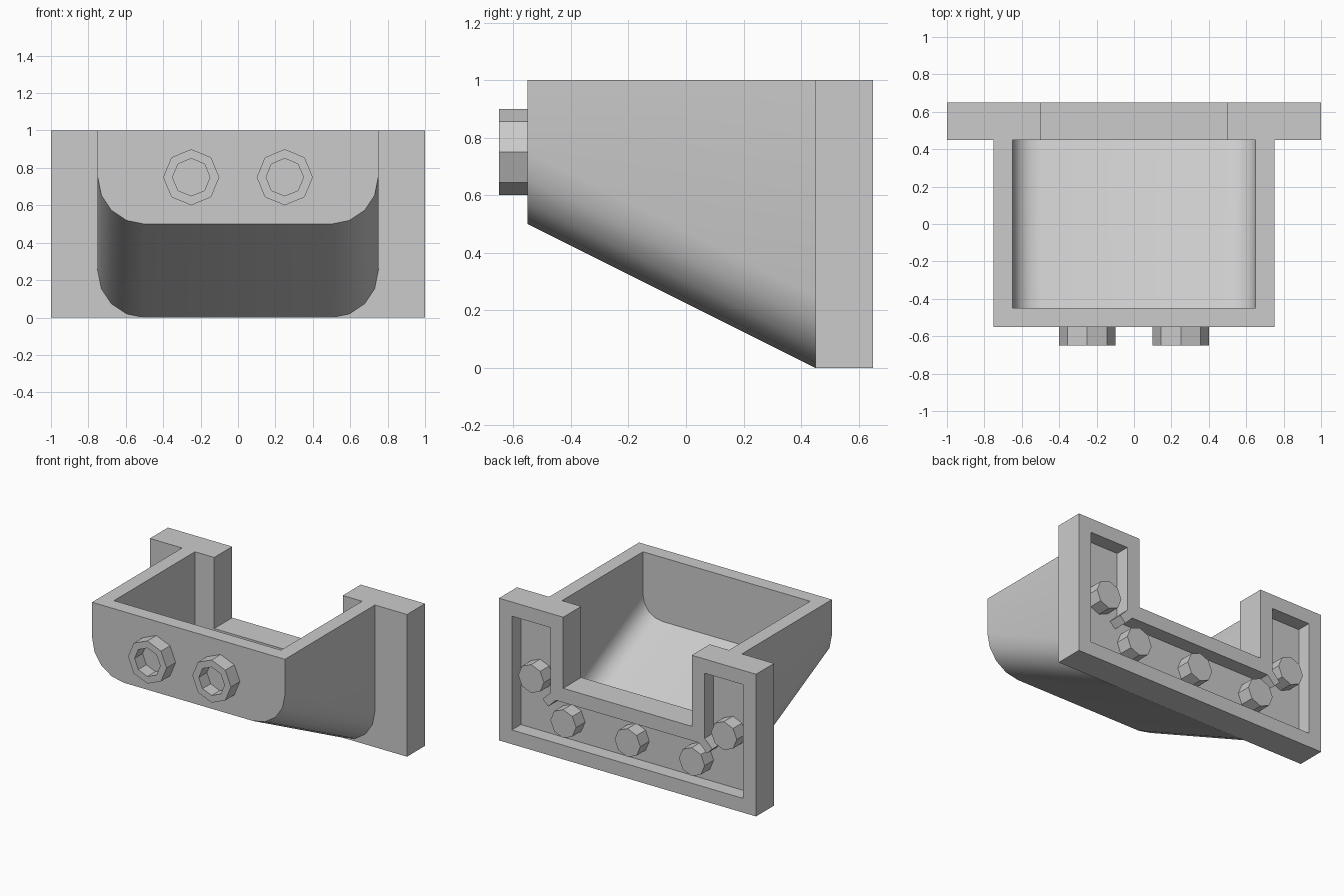
import bpy, bmesh
from math import sin, cos, pi

cube = bpy.data.objects.get("Cube")
if cube:
    bpy.data.objects.remove(cube, do_unlink=True)

grey = bpy.data.materials.new("matte_grey")
grey.use_nodes = True
colour = (0.6, 0.6, 0.6, 1)
grey.diffuse_color = colour
grey.node_tree.nodes["Principled BSDF"].inputs["Base Color"].default_value = colour


def finish(name, bm):
    """Weld, orient and link a mesh."""
    bmesh.ops.remove_doubles(bm, verts=bm.verts, dist=0.0001)
    bmesh.ops.recalc_face_normals(bm, faces=bm.faces)
    mesh = bpy.data.meshes.new(name)
    bm.to_mesh(mesh)
    bm.free()
    mesh.materials.append(grey)
    obj = bpy.data.objects.new(name, mesh)
    bpy.context.collection.objects.link(obj)
    return obj


def add_loop(bm, points, y):
    return [bm.verts.new((x, y, z)) for x, z in points]


def bridge(bm, a, b, closed=True):
    n = len(a)
    for i in range(n if closed else n - 1):
        j = (i + 1) % n
        bm.faces.new((a[i], a[j], b[j], b[i]))


def loft(name, sections):
    """Solid through successive (outline, y) sections, capped at both ends."""
    bm = bmesh.new()
    loops = [add_loop(bm, pts, y) for pts, y in sections]
    for a, b in zip(loops, loops[1:]):
        bridge(bm, a, b)
    bm.faces.new(loops[0])
    bm.faces.new(loops[-1])
    return finish(name, bm)


def u_outline(half, notch, bottom, top, notch_z):
    right = [(half, bottom), (half, top), (notch, top), (notch, notch_z)]
    return right + [(-x, z) for x, z in reversed(right)]


def octagon(cx, cz, r):
    return [(cx + r * cos(i * pi / 4), cz + r * sin(i * pi / 4)) for i in range(8)]


def trough(radius, floor):
    """Open profile with straight sides and rounded lower corners."""
    arc = [(0.5 + radius * cos(i * pi / 8), floor + radius - radius * sin(i * pi / 8))
           for i in range(5)]
    right = [(0.5 + radius, 1)] + arc
    return right + [(-x, z) for x, z in reversed(right)]


# Mounting plate: notched slab with a recessed back
outer = u_outline(1, 0.5, 0, 1, 0.5)
inset = u_outline(0.9, 0.6, 0.1, 0.9, 0.4)
loft("mounting_plate", [(outer, 0.45), (outer, 0.65), (inset, 0.65), (inset, 0.55)])

# Bin: sloping trough with a rounded underside
bm = bmesh.new()
outer_back = add_loop(bm, trough(0.25, 0), 0.45)
outer_front = add_loop(bm, trough(0.25, 0.5), -0.55)
inner_back = add_loop(bm, trough(0.15, 0.1), 0.45)
inner_front = add_loop(bm, trough(0.15, 0.55), -0.45)
for a, b in ((inner_back, outer_back), (outer_back, outer_front), (inner_front, inner_back)):
    bridge(bm, a, b, closed=False)
bm.faces.new(outer_front)
bm.faces.new(inner_front)
bmesh.ops.holes_fill(bm, edges=[e for e in bm.edges if e.is_boundary], sides=0)
bin_body = finish("bin", bm)
bpy.ops.object.select_all(action="DESELECT")
bin_body.select_set(True)
bpy.context.view_layer.objects.active = bin_body
bpy.ops.object.shade_smooth_by_angle(angle=pi / 6)

# Hollow octagonal studs on the front
for side, x in (("right", -0.25), ("left", 0.25)):
    rim, hole = octagon(x, 0.75, 0.15), octagon(x, 0.75, 0.1)
    loft(f"front_stud_{side}", [(rim, -0.54), (rim, -0.65), (hole, -0.65), (hole, -0.56)])

# Bolts in the recessed back
for i, (x, z) in enumerate([(-0.75, 0.5), (-0.5, 0.25), (0, 0.25), (0.5, 0.25), (0.75, 0.5)]):
    head = octagon(x, z, 0.1)
    loft(f"back_bolt_{i + 1}", [(head, 0.54), (head, 0.65)])

# Small diagonal tabs at the inner corners of the recess
for side, s in (("right", -1), ("left", 1)):
    tab = [(s * (0.6 + 0.7 * (t + w)), 0.4 + 0.7 * (w - t))
           for t, w in ((-0.03, -0.03), (0.055, -0.03), (0.055, 0.03), (-0.03, 0.03))]
    loft(f"corner_tab_{side}", [(tab, 0.54), (tab, 0.65)])
